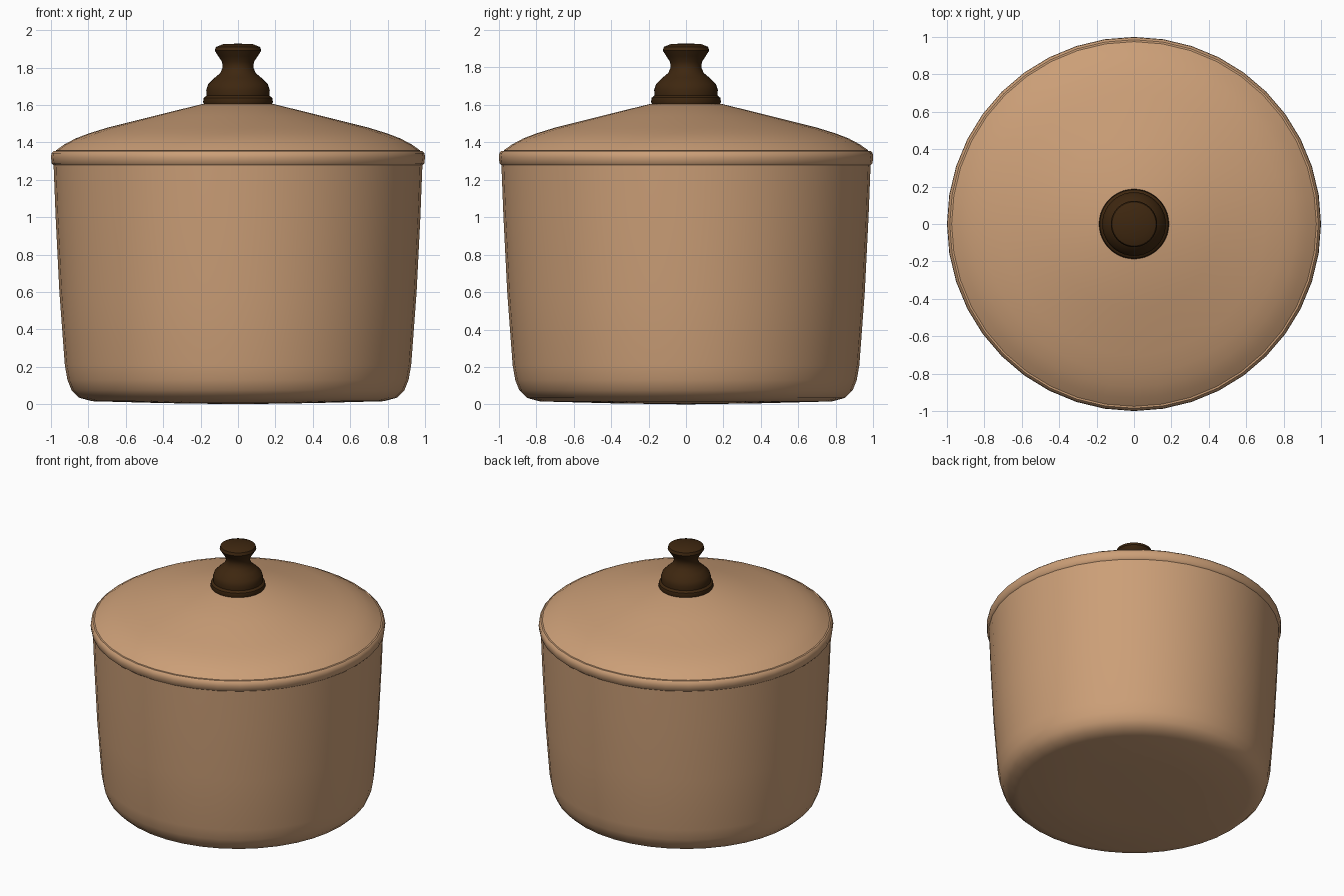
import bpy, bmesh, math

if "Cube" in bpy.data.objects:
    bpy.data.objects.remove(bpy.data.objects["Cube"])

SEG = 40


def material(name, rgb):
    m = bpy.data.materials.new(name)
    m.diffuse_color = (*rgb, 1)
    m.use_nodes = True
    m.node_tree.nodes["Principled BSDF"].inputs["Base Color"].default_value = m.diffuse_color
    return m


clay = material("tan_clay", (0.60, 0.345, 0.185))
wood = material("dark_wood", (0.048, 0.020, 0.005))


def lathe(name, profile, mat, angle=40):
    """Spin an (r, z) profile around the z axis; r = 0 becomes a pole."""
    bm = bmesh.new()
    rings = []
    for r, z in profile:
        if r == 0:
            rings.append([bm.verts.new((0, 0, z))] * SEG)
        else:
            rings.append([bm.verts.new((r * math.cos(2 * math.pi * i / SEG),
                                        r * math.sin(2 * math.pi * i / SEG), z))
                          for i in range(SEG)])
    for a, b in zip(rings, rings[1:]):
        for i in range(SEG):
            j = (i + 1) % SEG
            bm.faces.new(list(dict.fromkeys((a[i], a[j], b[j], b[i]))))
    bmesh.ops.recalc_face_normals(bm, faces=bm.faces)
    me = bpy.data.meshes.new(name)
    bm.to_mesh(me)
    bm.free()
    ob = bpy.data.objects.new(name, me)
    bpy.context.collection.objects.link(ob)
    me.materials.append(mat)
    bpy.ops.object.select_all(action='DESELECT')
    ob.select_set(True)
    bpy.context.view_layer.objects.active = ob
    bpy.ops.object.shade_smooth_by_angle(angle=math.radians(angle))
    return ob


# Hollow pot: slightly domed base, tapered wall, rolled rim, inner wall
lathe("pot_body", [
    (0, 0), (0.40, 0.006), (0.78, 0.016), (0.85, 0.035), (0.89, 0.075),
    (0.912, 0.13), (0.926, 0.21), (0.955, 0.60), (0.975, 1.00), (0.986, 1.278),
    (0.996, 1.288), (1.0, 1.32), (0.997, 1.342), (0.985, 1.354), (0.965, 1.354),
    (0.945, 1.30), (0.88, 0.20), (0.80, 0.08), (0, 0.06)], clay)

# Lid: closed cone with a rounded shoulder
lathe("lid", [
    (0, 1.34), (0.94, 1.34), (0.975, 1.356), (0.93, 1.388), (0.87, 1.42),
    (0.80, 1.447), (0.70, 1.478), (0.45, 1.541), (0.19, 1.605), (0, 1.61)], clay)

# Turned knob
lathe("lid_knob", [
    (0, 1.60), (0.18, 1.60), (0.187, 1.615), (0.183, 1.638), (0.168, 1.65),
    (0.170, 1.68), (0.160, 1.71), (0.125, 1.745), (0.095, 1.77), (0.082, 1.80),
    (0.085, 1.83), (0.105, 1.86), (0.124, 1.89), (0.118, 1.91), (0.08, 1.925),
    (0, 1.928)], wood)
